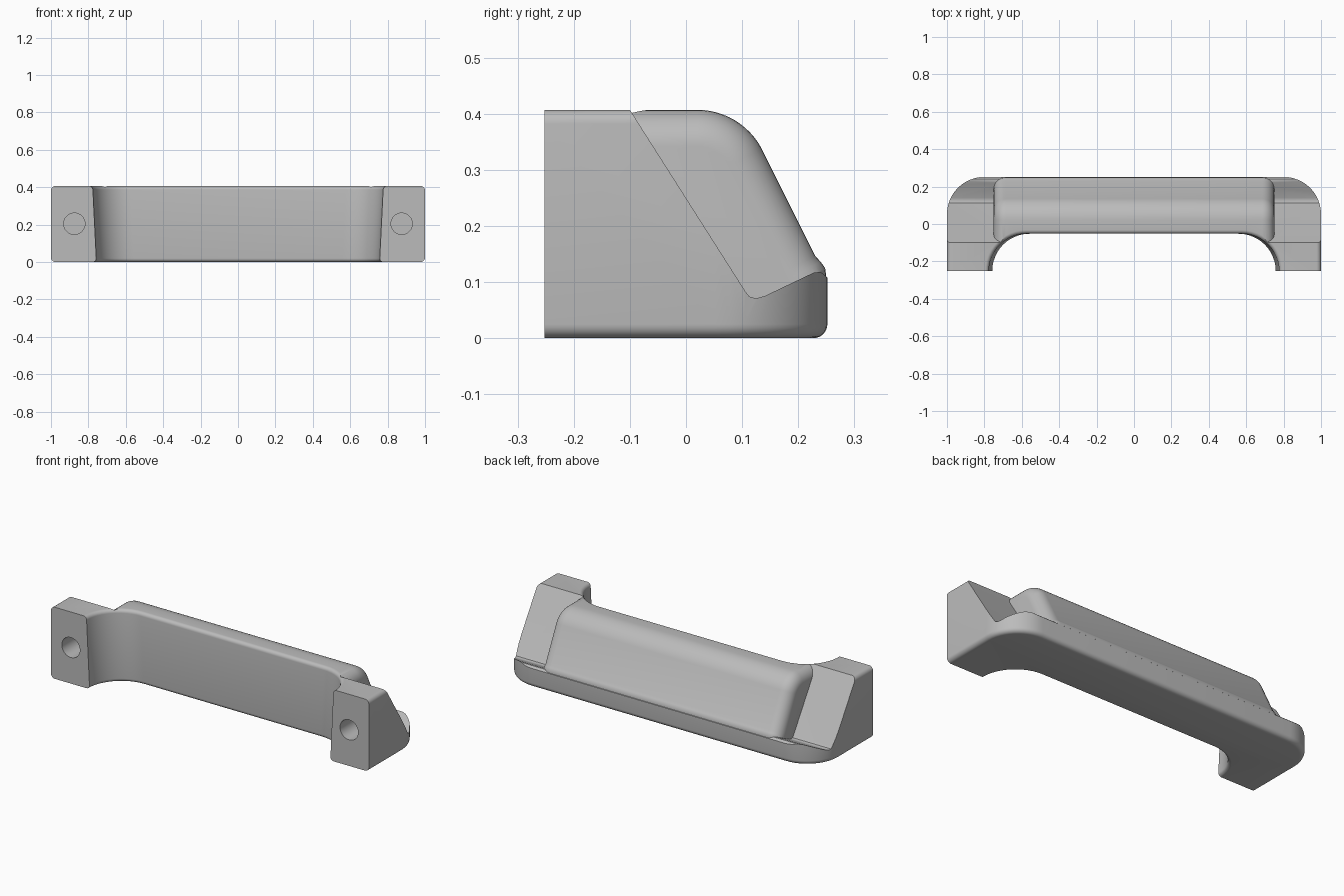
import bpy, bmesh
from math import sin, cos, pi, radians

cube = bpy.data.objects.get("Cube")
if cube:
    bpy.data.objects.remove(cube)

TOP, FRONT = 0.407, -0.252
STEPS = 12

grey = bpy.data.materials.new("plain grey")
grey.use_nodes = True
grey.diffuse_color = (0.5, 0.5, 0.5, 1)
grey.node_tree.nodes["Principled BSDF"].inputs["Base Color"].default_value = (0.5, 0.5, 0.5, 1)


def loft(name, rings):
    """Closed solid through a stack of rings with equal point counts."""
    bm = bmesh.new()
    loops = [[bm.verts.new(p) for p in ring] for ring in rings]
    n = len(loops[0])
    for a, b in zip(loops, loops[1:]):
        for i in range(n):
            j = (i + 1) % n
            bm.faces.new((a[i], a[j], b[j], b[i]))
    bm.faces.new(loops[0][::-1])
    bm.faces.new(loops[-1])
    bmesh.ops.recalc_face_normals(bm, faces=bm.faces)
    mesh = bpy.data.meshes.new(name)
    bm.to_mesh(mesh)
    bm.free()
    mesh.materials.append(grey)
    obj = bpy.data.objects.new(name, mesh)
    bpy.context.collection.objects.link(obj)
    return obj


def arc(cx, cy, r, start, end, steps=STEPS):
    angles = [radians(start + (end - start) * i / steps) for i in range(steps + 1)]
    return [(cx + r * cos(a), cy + r * sin(a)) for a in angles]


def mirrored(half):
    return half + [(-x, y) for x, y in reversed(half)]


def rounded_levels(r, steps=6):
    """Heights with the inset that rounds the bottom and top edges."""
    low = [(r - r * sin(pi / 2 * i / steps), r - r * cos(pi / 2 * i / steps)) for i in range(steps + 1)]
    return [(z, d) for z, d in reversed(low)] + [(TOP - z, d) for z, d in low]


def combine(target, tool, operation):
    mod = target.modifiers.new(operation, "BOOLEAN")
    mod.operation, mod.object, mod.solver = operation, tool, "EXACT"
    bpy.context.view_layer.objects.active = target
    bpy.ops.object.modifier_apply(modifier=mod.name)
    bpy.data.objects.remove(tool)


# Base with rounded back corners, carrying both mounting ends
def base_outline(d):
    return mirrored([(1 - d, FRONT)] + arc(0.8, 0.052, 0.2 - d, 0, 90))


handle = loft("handle", [[(x, y, z) for x, y in base_outline(d)]
                         for z, d in sorted(rounded_levels(0.025))])

# Sloped recess above the base
recess = [(-0.1, TOP), (0.106, 0.083), (0.113, 0.074), (0.125, 0.071), (0.14, 0.075),
          (0.228, 0.117), (0.24, 0.118), (0.252, 0.108), (0.4, 0.1), (0.4, 0.6), (-0.222, 0.6)]
combine(handle, loft("recess_cutter", [[(x, y, z) for y, z in recess] for x in (-1.2, 1.2)]),
        "DIFFERENCE")


# Raised grip between the ends, with rounded shoulders
def grip_profile(d):
    ny, nz = d * cos(radians(28)), d * sin(radians(28))
    return ([(-0.2, 0.04), (-0.2, TOP - d)] + arc(0.02, TOP - 0.13, 0.13 - d, 90, 28)
            + [(0.23 - ny, 0.147 - nz), (0.24 - ny, 0.136 - nz),
               (0.248 - ny, 0.125 - nz), (0.25 - ny, 0.11 - nz), (0.25 - ny, 0.04)])


R = 0.065
shoulder = [(0.75 - R + R * sin(a), R - R * cos(a)) for a in [pi / 2 * i / 8 for i in range(9)]]
stations = [(-x, d) for x, d in reversed(shoulder)] + shoulder
combine(handle, loft("grip", [[(x, y, z) for y, z in grip_profile(d)] for x, d in stations]), "UNION")


# Finger opening with slightly tapered sides and softened rims
def opening_outline(z, d):
    shift = 0.02 * z / TOP
    return mirrored([(0.757 + shift + d, -0.4)] + arc(0.557 + shift, FRONT, 0.2 + d, 0, 90))


levels = sorted(rounded_levels(0.02))
levels = [(-0.1, 0.02)] + levels + [(TOP + 0.1, 0.02)]
combine(handle, loft("opening_cutter", [[(x, y, z) for x, y in opening_outline(z, d)]
                                        for z, d in levels]), "DIFFERENCE")

# Blind screw holes in the mounting faces
for side in (-1, 1):
    circle = arc(side * 0.875, 0.205, 0.057, 0, 350, 35)
    hole = loft("hole_cutter", [[(x, y, z) for x, z in circle] for y in (-0.4, -0.08)])
    combine(handle, hole, "DIFFERENCE")

bpy.ops.object.select_all(action="DESELECT")
handle.select_set(True)
bpy.context.view_layer.objects.active = handle
bpy.ops.object.shade_smooth_by_angle(angle=radians(30))
